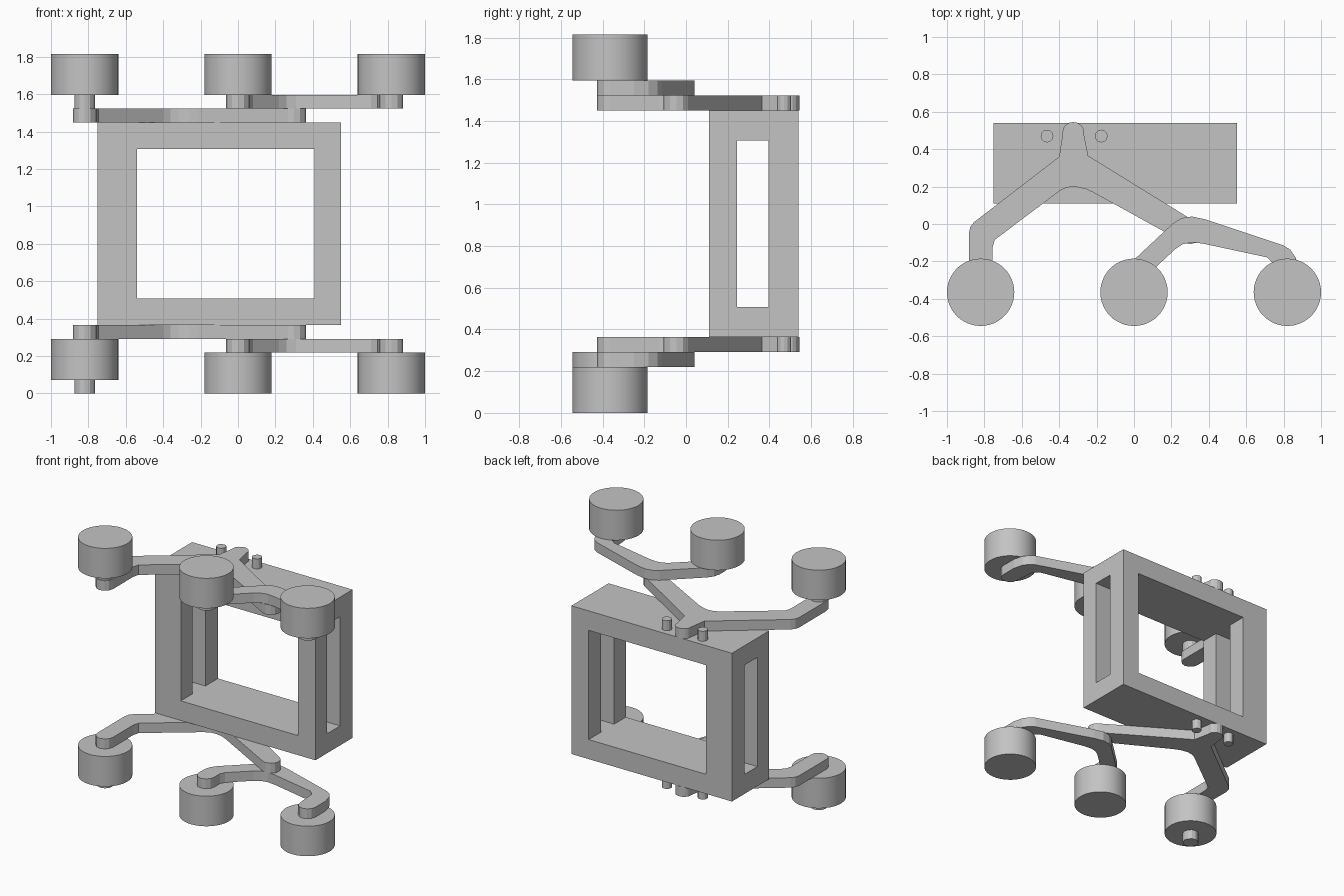
import bpy, bmesh, math
from mathutils import Vector

if "Cube" in bpy.data.objects:
    bpy.data.objects.remove(bpy.data.objects["Cube"], do_unlink=True)

grey = bpy.data.materials.new("plain grey")
grey.use_nodes = True
COLOUR = (0.55, 0.55, 0.55, 1)
grey.diffuse_color = COLOUR
grey.node_tree.nodes["Principled BSDF"].inputs["Base Color"].default_value = COLOUR

HEIGHT = 1.815
WHEEL_Y, WHEEL_R, ARM_R, AXLE_R = -0.365, 0.18, 0.063, 0.055
BODY_TOP, ARM_TOP, BOGIE_TOP = 1.45, 1.523, 1.595


def prism(name, outline, z0, z1, smooth=False):
    """Extrude a flat outline between two heights."""
    bm = bmesh.new()
    face = bm.faces.new([bm.verts.new((x, y, z0)) for x, y in outline])
    up = bmesh.ops.extrude_face_region(bm, geom=[face])["geom"]
    bmesh.ops.translate(bm, vec=Vector((0, 0, z1 - z0)),
                        verts=[v for v in up if isinstance(v, bmesh.types.BMVert)])
    bmesh.ops.recalc_face_normals(bm, faces=bm.faces)
    mesh = bpy.data.meshes.new(name)
    bm.to_mesh(mesh)
    bm.free()
    mesh.materials.append(grey)
    ob = bpy.data.objects.new(name, mesh)
    bpy.context.collection.objects.link(ob)
    if smooth:
        bpy.ops.object.select_all(action="DESELECT")
        ob.select_set(True)
        bpy.context.view_layer.objects.active = ob
        bpy.ops.object.shade_smooth_by_angle(angle=math.radians(30))
    return ob


def arc(x, y, r, start, end, steps):
    return [(x + r * math.cos(math.radians(start + (end - start) * i / steps)),
             y + r * math.sin(math.radians(start + (end - start) * i / steps)))
            for i in range(steps + 1)]


def circle(x, y, r, n):
    return arc(x, y, r, 0, 360, n)[:-1]


def rect(x0, x1, y0, y1):
    return [(x0, y0), (x1, y0), (x1, y1), (x0, y1)]


# Body frame, with openings through front and sides
body = prism("body_frame", rect(-0.75, 0.55, 0.11, 0.54), HEIGHT - BODY_TOP, BODY_TOP)
fx, bx, fy, by = -0.54, 0.41, 0.245, 0.395
cross = [(fx, 0), (bx, 0), (bx, fy), (1, fy), (1, by), (bx, by),
         (bx, 1), (fx, 1), (fx, by), (-1, by), (-1, fy), (fx, fy)]
cutter = prism("window_cutter", cross, 0.508, 1.307)
cutter.hide_render = True
cutter.hide_viewport = True
cut = body.modifiers.new("windows", "BOOLEAN")
cut.object, cut.operation, cut.solver = cutter, "DIFFERENCE", "EXACT"

# Outline of the long forked arm
rocker = (arc(-0.82, WHEEL_Y, ARM_R, 180, 360, 6)
          + [(-0.757, -0.13), (-0.745, -0.085), (-0.4, 0.175), (-0.36, 0.195),
             (-0.315, 0.2), (-0.26, 0.188), (-0.22, 0.17)]
          + arc(0.3, -0.045, ARM_R, 240, 420, 6)
          + [(-0.245, 0.365), (-0.268, 0.48)]
          + arc(-0.325, 0.485, 0.06, 25, 155, 6)
          + [(-0.385, 0.46), (-0.4, 0.36), (-0.855, 0.01), (-0.875, -0.015), (-0.883, -0.05)])

# Outline of the short bent arm carrying two wheels
bogie = (arc(0, WHEEL_Y, ARM_R, 180, 360, 6)
         + [(0.063, -0.3), (0.08, -0.265), (0.22, -0.135), (0.26, -0.108),
            (0.31, -0.098), (0.37, -0.105), (0.71, -0.178), (0.745, -0.21)]
         + arc(0.82, WHEEL_Y, ARM_R, 180, 360, 6)
         + [(0.883, -0.25), (0.865, -0.18), (0.835, -0.137), (0.8, -0.115),
            (0.38, 0.025), (0.31, 0.04), (0.255, 0.032), (0.21, 0.005),
            (-0.02, -0.21), (-0.05, -0.25), (-0.063, -0.3)])


# Everything mounted on each of the two end faces of the body
for side, flip in (("upper", False), ("lower", True)):
    def part(name, outline, z0, z1, smooth=False):
        if flip:
            z0, z1 = HEIGHT - z1, HEIGHT - z0
        return prism(f"{side}_{name}", outline, z0, z1, smooth)

    part("rocker_arm", rocker, BODY_TOP, ARM_TOP)
    part("bogie_arm", bogie, ARM_TOP, BOGIE_TOP)
    for i, x in enumerate((-0.465, -0.175)):
        part(f"stop_peg_{i + 1}", circle(x, 0.47, 0.034, 12), BODY_TOP, ARM_TOP)
    part("long_axle", circle(-0.82, WHEEL_Y, AXLE_R, 12), ARM_TOP, HEIGHT)
    for name, x in (("end", -0.82), ("middle", 0), ("far", 0.82)):
        # The lower end wheel sits directly against its arm
        z0 = ARM_TOP if flip and name == "end" else BOGIE_TOP
        part(f"{name}_wheel", circle(x, WHEEL_Y, WHEEL_R, 48), z0, z0 + HEIGHT - BOGIE_TOP, True)
